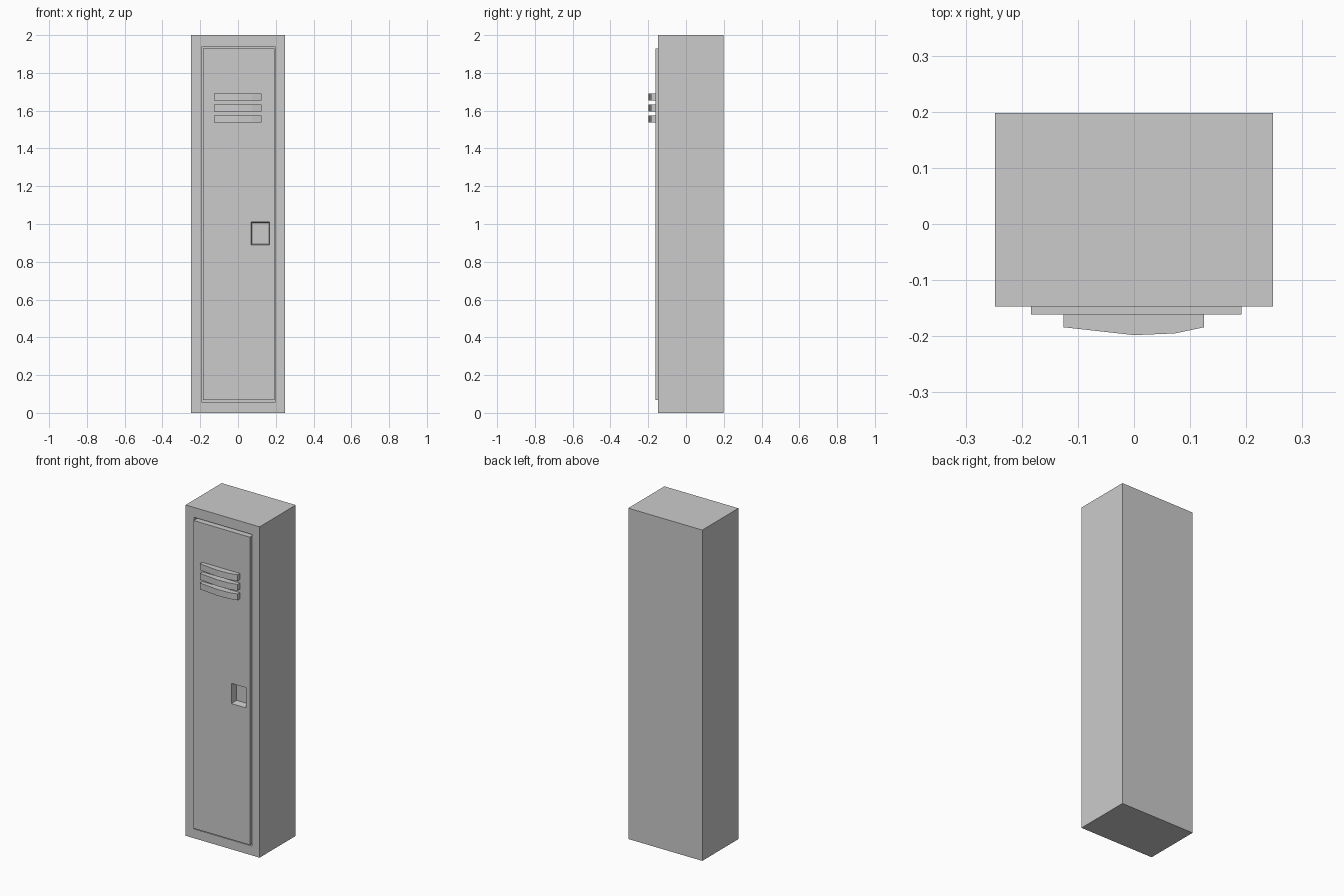
import bpy, bmesh

if "Cube" in bpy.data.objects:
    bpy.data.objects.remove(bpy.data.objects["Cube"])


def make_object(name, bm):
    bmesh.ops.recalc_face_normals(bm, faces=bm.faces)
    mesh = bpy.data.meshes.new(name)
    bm.to_mesh(mesh)
    bm.free()
    obj = bpy.data.objects.new(name, mesh)
    bpy.context.collection.objects.link(obj)
    return obj


def lofted_solid(name, rings):
    """Join successive rings of points with quads and cap both ends."""
    bm = bmesh.new()
    loops = [[bm.verts.new(p) for p in ring] for ring in rings]
    n = len(loops[0])
    for a, b in zip(loops, loops[1:]):
        for i in range(n):
            j = (i + 1) % n
            bm.faces.new((a[i], a[j], b[j], b[i]))
    bm.faces.new(loops[0])
    bm.faces.new(loops[-1])
    return make_object(name, bm)


def rect(x0, x1, z0, z1, y):
    return [(x0, y, z0), (x1, y, z0), (x1, y, z1), (x0, y, z1)]


BODY_FRONT, BODY_BACK = -0.147, 0.198
DOOR_FRONT, RECESS = -0.161, -0.115

# Cabinet body with a shallow door recess in the front
lofted_solid("locker_body", [
    rect(-0.2475, 0.2475, 0, 2, BODY_BACK),
    rect(-0.2475, 0.2475, 0, 2, BODY_FRONT),
    rect(-0.190, 0.197, 0.056, 1.940, BODY_FRONT),
    rect(-0.190, 0.197, 0.056, 1.940, RECESS),
])

# Door slab with a tapered handle pocket
lofted_solid("door", [
    rect(-0.184, 0.192, 0.067, 1.928, RECESS),
    rect(-0.184, 0.192, 0.067, 1.928, DOOR_FRONT),
    rect(0.069, 0.167, 0.889, 1.011, DOOR_FRONT),
    rect(0.075, 0.163, 0.895, 1.004, DOOR_FRONT + 0.04),
])

# Three bowed vent louvres near the top of the door
louvre_profile = [(-0.126, DOOR_FRONT), (-0.126, -0.184), (0.0, -0.198),
                  (0.073, -0.195), (0.125, -0.184), (0.125, DOOR_FRONT)]
for k in range(3):
    z = 1.537 + 0.058 * k
    lofted_solid(f"vent_louvre_{k + 1}", [
        [(x, y, z + h) for x, y in louvre_profile] for h in (0, 0.038)
    ])
